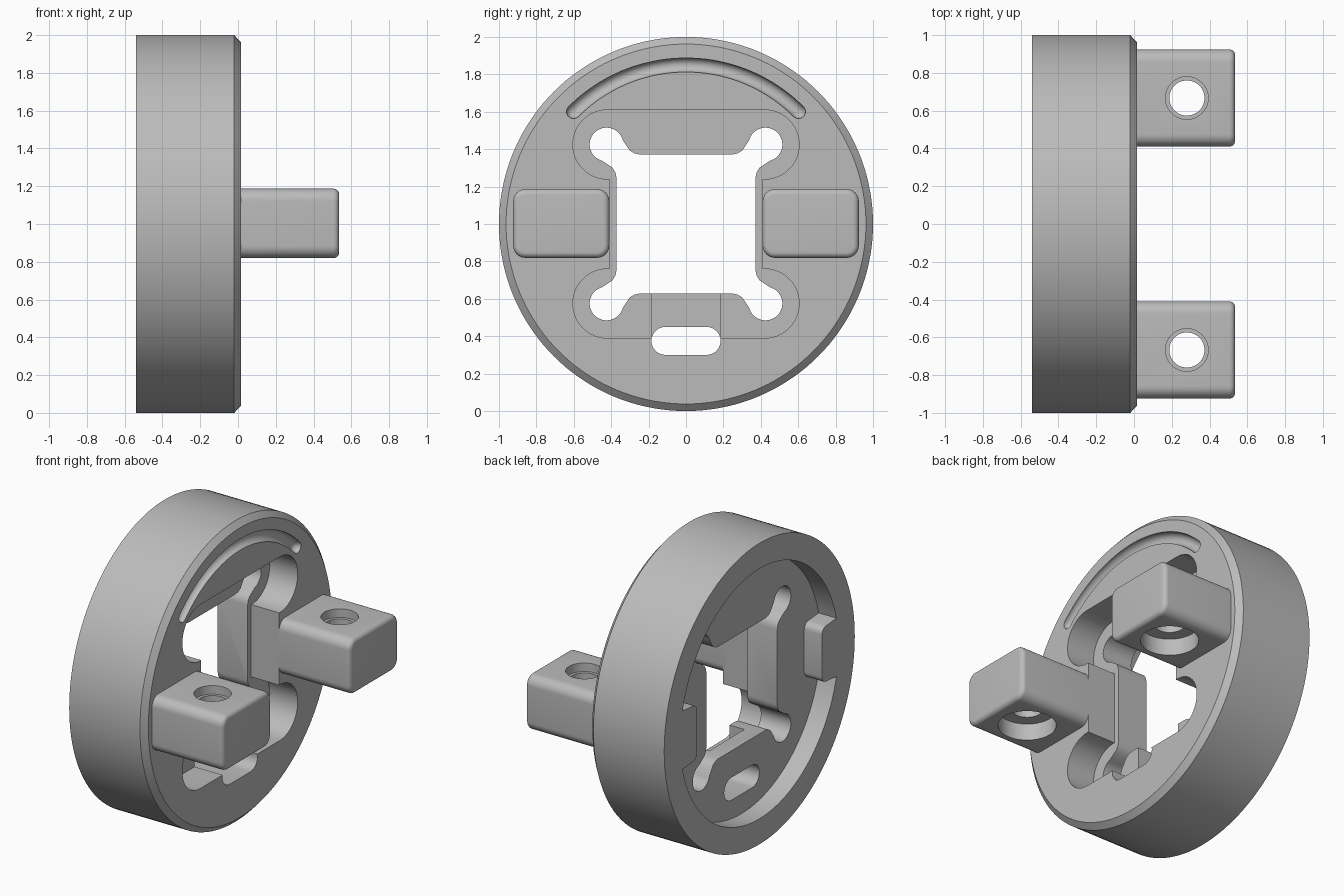
import bpy, bmesh
from math import sin, cos, pi, radians

cube = bpy.data.objects.get("Cube")
if cube:
    bpy.data.objects.remove(cube)

grey = bpy.data.materials.new("plain_grey")
grey.use_nodes = True
colour = (0.5, 0.5, 0.5, 1)
grey.diffuse_color = colour
grey.node_tree.nodes["Principled BSDF"].inputs["Base Color"].default_value = colour

FRONT, BACK = 0.015, -0.54
FLOOR, WEB = -0.41, -0.19      # back pocket floor, front recess floor


def loft(name, rings):
    """Closed solid through rings of equal point count."""
    bm = bmesh.new()
    rows = [[bm.verts.new(p) for p in ring] for ring in rings]
    n = len(rows[0])
    for a, b in zip(rows, rows[1:]):
        for i in range(n):
            j = (i + 1) % n
            bm.faces.new((a[i], a[j], b[j], b[i]))
    bm.faces.new(rows[0][::-1])
    bm.faces.new(rows[-1])
    bmesh.ops.recalc_face_normals(bm, faces=bm.faces)
    mesh = bpy.data.meshes.new(name)
    bm.to_mesh(mesh)
    bm.free()
    mesh.materials.append(grey)
    obj = bpy.data.objects.new(name, mesh)
    bpy.context.collection.objects.link(obj)
    return obj


def arc(cy, cz, r, start, end, steps):
    return [(cy + r * cos(radians(start + (end - start) * i / steps)),
             cz + r * sin(radians(start + (end - start) * i / steps)))
            for i in range(steps + 1)]


def four_way(quarter):
    """Mirror a quarter outline, listed from the y axis to the z axis."""
    top = quarter + [(-y, z) for y, z in reversed(quarter)]
    return top + [(-y, -z) for y, z in top]


def prism(name, outline, x0, x1, z=1.0):
    return loft(name, [[(x, p, z + q) for p, q in outline] for x in (x0, x1)])


def activate(obj):
    bpy.ops.object.select_all(action="DESELECT")
    obj.select_set(True)
    bpy.context.view_layer.objects.active = obj


def cut(obj, cutter):
    activate(obj)
    mod = obj.modifiers.new("cut", "BOOLEAN")
    mod.operation, mod.solver, mod.object = "DIFFERENCE", "EXACT", cutter
    bpy.ops.object.modifier_apply(modifier=mod.name)
    bpy.data.objects.remove(cutter)


def smooth(obj):
    activate(obj)
    bpy.ops.object.shade_smooth_by_angle(angle=radians(30))


# Round body with a chamfered front rim
circle = arc(0, 0, 1, 0, 360, 144)[:-1]
body = loft("round_body", [[(x, r * y, 1 + r * z) for y, z in circle]
                           for x, r in ((BACK, 1), (-0.02, 1), (FRONT, 0.962))])

# Shallow back pocket, leaving a tab on each side
pocket = ([(0.655, 0.14)] + arc(0.70, 0.14, 0.045, 180, 90, 5)[1:]
          + arc(0, 0, 0.83, 13.5, 89, 36))
cut(body, prism("pocket_cutter", four_way(pocket), BACK - 0.2, FLOOR))

# Front recess with four round lobes
recess = [(0.41, 0.24)] + arc(0.42, 0.425, 0.185, -90, 90, 24)
cut(body, prism("recess_cutter", four_way(recess), WEB, 0.3))

# Square opening with a round relief at each corner
neck = [(0.25, 0.372), (0.275, 0.377), (0.30, 0.392), (0.318, 0.418)]
side = [(z, y) for y, z in neck]
opening = side + arc(0.425, 0.425, 0.09, -75, 165, 24) + neck[::-1]
cut(body, prism("opening_cutter", four_way(opening), -0.8, 0.3))

# Lower slot and the channel joining it to the opening
slot = arc(0.11, 0, 0.075, -90, 90, 12) + arc(-0.11, 0, 0.075, 90, 270, 12)
cut(body, prism("slot_cutter", slot, -0.8, 0.3, 0.375))
channel = four_way([(0.185, 0.15)])
cut(body, prism("channel_cutter", channel, -0.30, -0.1, 0.55))

# Curved groove with round ends along the top of the front
R, SPAN, G = 0.85, radians(45), 0.038
tips = [i * pi / 16 for i in range(8)]
stations = [(-SPAN - G / R * sin(t), G * cos(t)) for t in reversed(tips)]
stations += [(-SPAN + 2 * SPAN * i / 40, G) for i in range(1, 40)]
stations += [(SPAN + G / R * sin(t), G * cos(t)) for t in tips]
rings = []
for angle, g in stations:
    section = arc(R, FRONT - 0.005, g, 0, 360, 20)[:-1]
    rings.append([(x, r * sin(angle), 1 + r * cos(angle)) for r, x in section])
cut(body, loft("groove_cutter", rings))
smooth(body)


def rounded_block(half_y, half_z, r):
    return four_way(arc(half_y - r, half_z - r, r, 0, 90, 8))


# Two lugs with rounded tips, each with a stepped vertical hole
for label, s in (("left", -1), ("right", 1)):
    cy, tip = s * 0.667, 0.03
    steps = [(-0.005, 0)]
    for i in range(7):
        t = i * pi / 12
        steps.append((0.535 - tip + tip * sin(t), tip * (1 - cos(t))))
    lug = loft(label + "_lug",
               [[(x, cy + y, 1.003 + z) for y, z in
                 rounded_block(0.257 - d, 0.184 - d, 0.065 - d)] for x, d in steps])
    hole = [(0.7, 0.175), (0.93, 0.175), (0.93, 0.093),
            (1.13, 0.093), (1.13, 0.113), (1.3, 0.113)]
    ring = arc(0, 0, 1, 0, 360, 48)[:-1]
    cut(lug, loft("hole_cutter",
                  [[(0.28 + r * a, cy + r * b, z) for a, b in ring] for z, r in hole]))
    smooth(lug)
